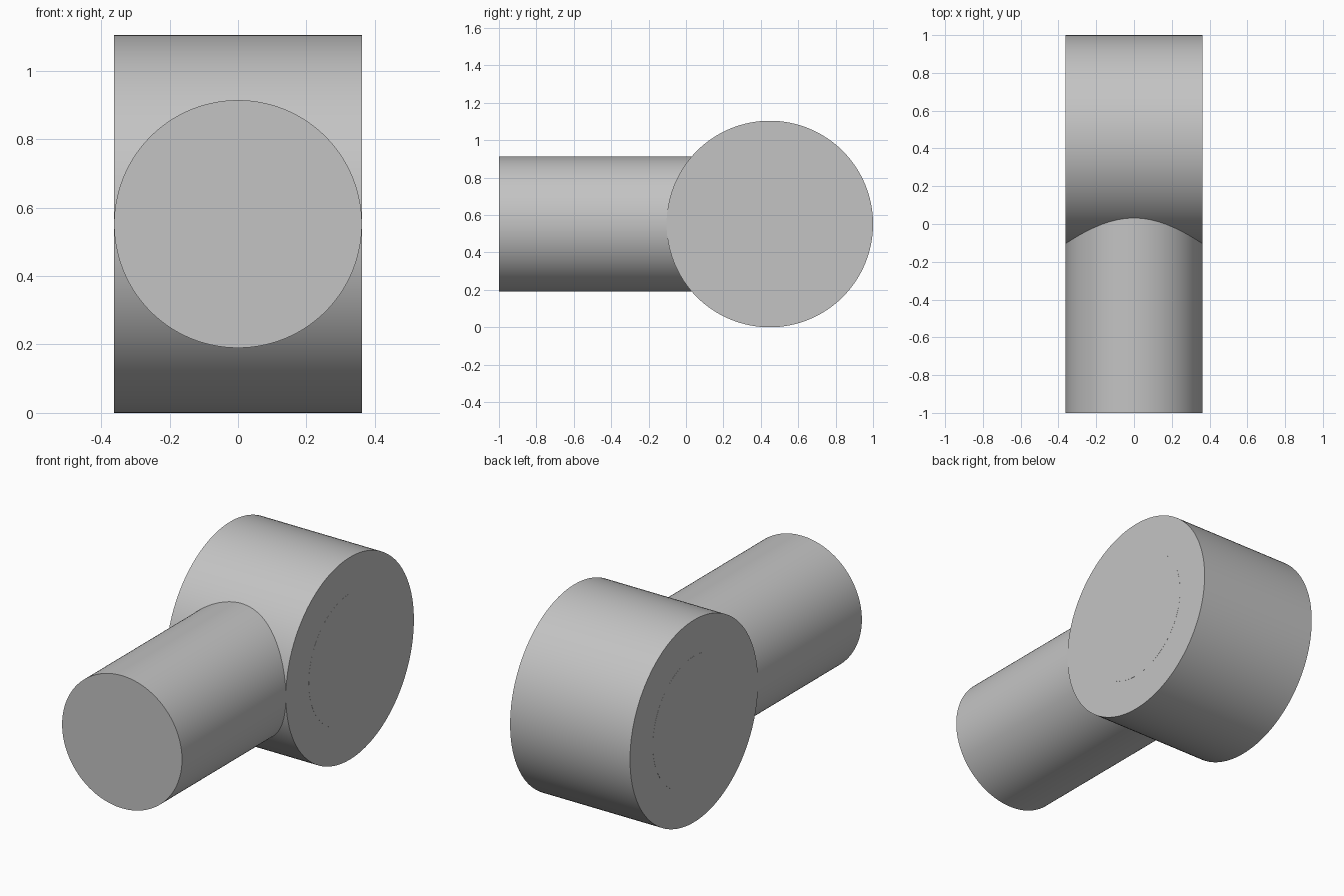
import bpy
import math

if "Cube" in bpy.data.objects:
    bpy.data.objects.remove(bpy.data.objects["Cube"], do_unlink=True)

WIDTH = 0.724
HEAD_R = 0.552
ROD_R = 0.362
PIN_R = 0.355
HEAD_Y = 1 - HEAD_R

grey = bpy.data.materials.new("plain grey")
grey.use_nodes = True
colour = (0.55, 0.55, 0.55, 1)
grey.diffuse_color = colour
grey.node_tree.nodes["Principled BSDF"].inputs["Base Color"].default_value = colour


def cylinder(name, radius, length, centre, rotation):
    """Smooth cylinder with sharp rims."""
    bpy.ops.mesh.primitive_cylinder_add(vertices=128, radius=radius, depth=length,
                                        location=centre, rotation=rotation)
    obj = bpy.context.object
    obj.name = name
    obj.data.materials.append(grey)
    bpy.ops.object.shade_smooth_by_angle(angle=math.radians(30))
    return obj


across = (0, math.pi / 2, 0)
along = (math.pi / 2, 0, 0)

# Large round head lying across the model
head = cylinder("head", HEAD_R, WIDTH, (0, HEAD_Y, HEAD_R), across)

# Rod reaching forward, its rear end buried in the head
rod_back = 0.2
rod = cylinder("rod", ROD_R, 1 + rod_back, (0, (rod_back - 1) / 2, HEAD_R), along)

# Pin filling the head's bore, flush with both sides
pin = cylinder("pin", PIN_R, WIDTH + 0.001, (0, HEAD_Y, HEAD_R), across)
